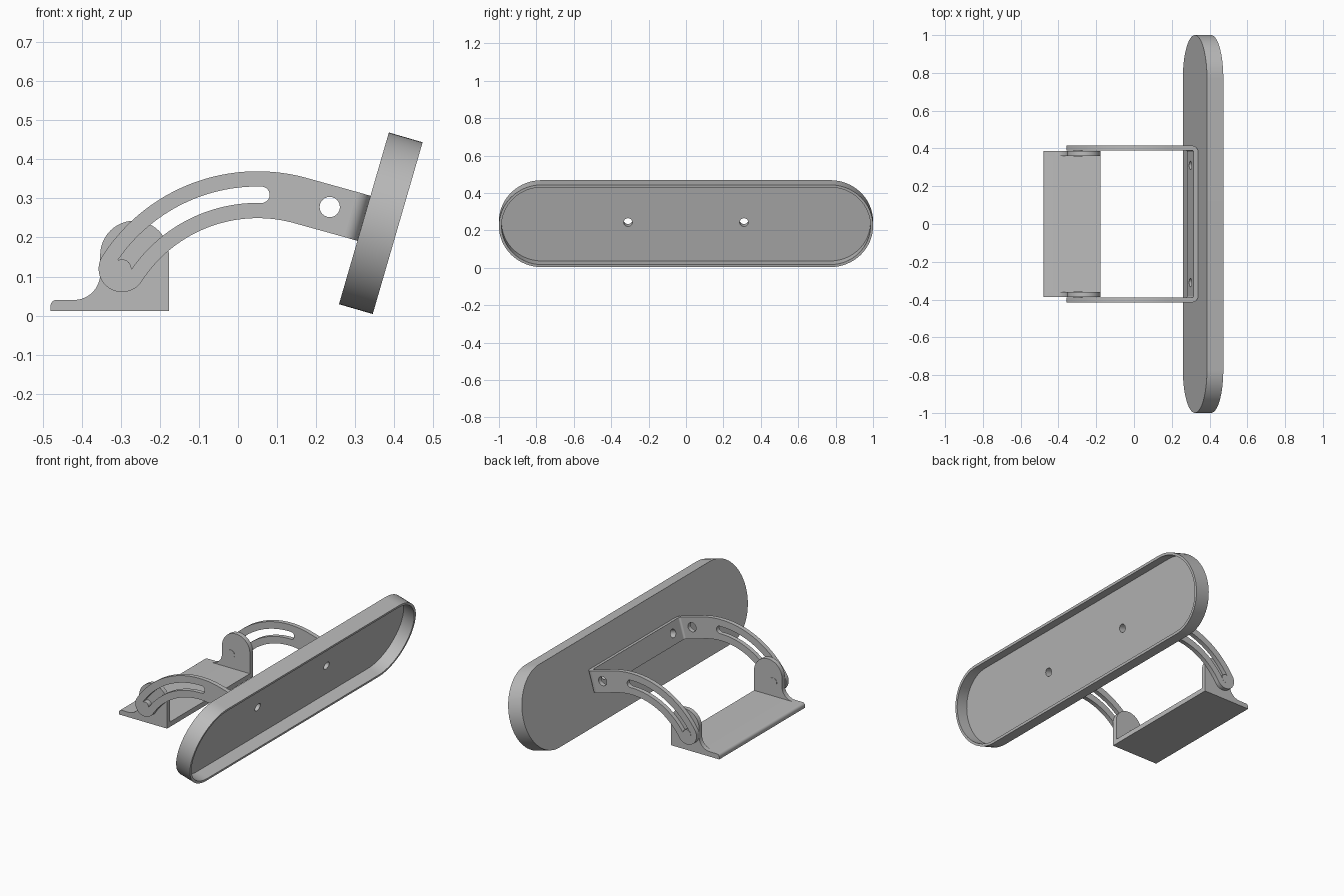
import bpy, bmesh
from math import sin, cos, radians, degrees, atan2, hypot
from mathutils import Matrix, Vector

if "Cube" in bpy.data.objects:
    bpy.data.objects.remove(bpy.data.objects["Cube"])

grey = bpy.data.materials.new("plain grey")
grey.use_nodes = True
grey.diffuse_color = (0.5, 0.5, 0.5, 1)
grey.node_tree.nodes["Principled BSDF"].inputs["Base Color"].default_value = (0.5, 0.5, 0.5, 1)


def arc(c, r, a0, a1, n=20):
    """Points on an arc, angles in degrees."""
    angles = [radians(a0 + (a1 - a0) * i / n) for i in range(n + 1)]
    return [(c[0] + r * cos(a), c[1] + r * sin(a)) for a in angles]


def circle(c, r):
    return arc(c, r, 0, 345, 23)


def stadium(half_straight, r):
    return arc((half_straight, 0), r, -90, 90, 32) + arc((-half_straight, 0), r, 90, 270, 32)


def frame(x, y, z, origin=(0, 0, 0)):
    return Matrix((x, y, z)).transposed().to_4x4() if origin is None else \
        Matrix.Translation(origin) @ Matrix((x, y, z)).transposed().to_4x4()


def prism(name, loops, matrix, z0, z1):
    """Extrude an outline (first loop) with holes (other loops) from z0 to z1."""
    curve = bpy.data.curves.new(name, 'CURVE')
    curve.dimensions = '2D'
    curve.fill_mode = 'BOTH'
    curve.extrude = (z1 - z0) / 2
    for loop in loops:
        spline = curve.splines.new('POLY')
        spline.points.add(len(loop) - 1)
        for point, (x, y) in zip(spline.points, loop):
            point.co = (x, y, 0, 1)
        spline.use_cyclic_u = True
    temp = bpy.data.objects.new(name + "_outline", curve)
    bpy.context.collection.objects.link(temp)
    graph = bpy.context.evaluated_depsgraph_get()
    mesh = bpy.data.meshes.new_from_object(temp.evaluated_get(graph))
    bpy.data.objects.remove(temp)
    bpy.data.curves.remove(curve)

    bm = bmesh.new()
    bm.from_mesh(mesh)
    bmesh.ops.remove_doubles(bm, verts=bm.verts, dist=0.0001)
    bm.transform(matrix @ Matrix.Translation((0, 0, (z0 + z1) / 2)))
    bmesh.ops.recalc_face_normals(bm, faces=bm.faces)
    bm.to_mesh(mesh)
    bm.free()
    mesh.name = name
    mesh.materials.clear()
    mesh.materials.append(grey)
    obj = bpy.data.objects.new(name, mesh)
    bpy.context.collection.objects.link(obj)
    bpy.ops.object.select_all(action='DESELECT')
    obj.select_set(True)
    bpy.context.view_layer.objects.active = obj
    bpy.ops.object.shade_smooth_by_angle(angle=radians(30))
    return obj


# Shared frames: side profiles (x, z) and the tilted tray
TILT = 16.2
n = Vector((cos(radians(TILT)), 0, -sin(radians(TILT))))
t = Vector((sin(radians(TILT)), 0, cos(radians(TILT))))
Y = Vector((0, 1, 0))
centre = Vector((0.3225, 0, 0.249))
side = frame(Vector((1, 0, 0)), Vector((0, 0, 1)), -Y)
tray = frame(Y, t, n, centre)

# Tray: floor with two bolt holes, and raised rim
R, STRAIGHT = 0.229, 0.771
bolt_holes = [circle((s * 0.31, 0), 0.023) for s in (-1, 1)]
prism("tray_floor", [stadium(STRAIGHT, R)] + bolt_holes, tray, 0, 0.02)
prism("tray_rim", [stadium(STRAIGHT, R), stadium(STRAIGHT, R - 0.014)], tray, 0.02, 0.09)

# Bracket back plate against the tray
THICK, BEND, ARM_OUT, HALF = 0.025, 0.035, 0.415, 0.06
w = ARM_OUT - BEND
prism("bracket_plate", [[(-w, -HALF), (w, -HALF), (w, HALF), (-w, HALF)]] + bolt_holes,
      tray, -THICK, 0)

# Arm outline: arc about the hub, straight run to the bend, round pivot end
hub, pivot = (0.05, -0.103), (-0.297, 0.12)
mid = hypot(pivot[0] - hub[0], pivot[1] - hub[1])
low = degrees(atan2(pivot[1] - hub[1], pivot[0] - hub[0]))
high = 90 - TILT
end = centre - n * BEND
top, bottom = end + t * HALF, end - t * HALF
arm = (arc(hub, mid + HALF, low, high, 40) + [(top.x, top.z), (bottom.x, bottom.z)]
       + arc(hub, mid - HALF, high, low, 40) + arc(pivot, HALF, low + 180, low, 24)[1:-1])

# Curved slot following the arm
stop, gap = 88.6, 0.021
slot_end = arc(hub, mid, stop, stop, 1)[0]
slot = (arc(hub, mid + gap, low, stop, 32) + arc(slot_end, gap, stop, stop - 180, 12)[1:-1]
        + arc(hub, mid - gap, stop, low, 32) + arc(pivot, gap, low + 180, low, 12)[1:-1])
arm_hole = circle((0.235, 0.278), 0.026)

# Foot ear outline: toe, concave fillet, round top
toe = arc((-0.465, 0.025), 0.015, 90, 180, 6) + [(-0.48, 0.012)]
ear = (toe + [(-0.177, 0.012)] + arc((-0.265, 0.155), 0.088, 0, 180, 32)
       + arc((-0.42, 0.107), 0.067, 0, -90, 16))

for s, label in ((1, "front"), (-1, "back")):
    def slab(name, loops, y0, y1):
        prism(label + name, loops, side, *sorted((s * y0, s * y1)))

    slab("_arm", [arm, slot, arm_hole], ARM_OUT - THICK, ARM_OUT)
    slab("_ear", [ear], 0.36, 0.386)
    slab("_pivot_pin", [circle(pivot, 0.024)], 0.358, ARM_OUT + 0.001)
    # Rounded bend joining the arm to the plate
    bend = arc((w, BEND), BEND, -90, 0, 12) + arc((w, BEND), BEND - THICK, 0, -90, 12)
    bend = [(-s * x, y) for x, y in bend]
    prism(label + "_bend", [bend], frame(Y, -n, t, centre), -HALF, HALF)

# Foot plate between the ears
prism("foot_plate", [toe + [(-0.177, 0.012), (-0.177, 0.04)]], side, -0.36, 0.36)
